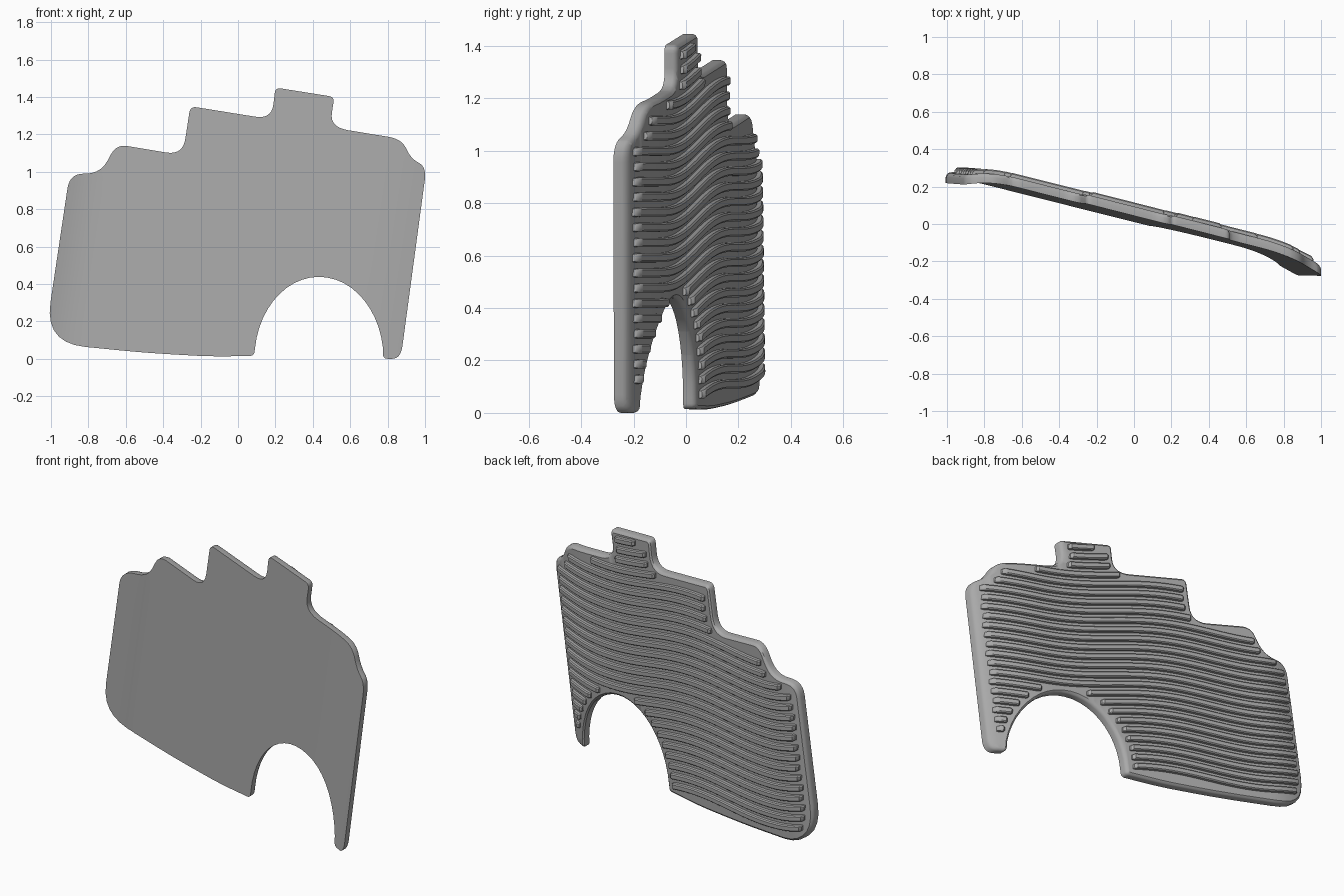
import bpy, bmesh, math
from mathutils import Vector
from mathutils.geometry import intersect_point_line

cube = bpy.data.objects.get("Cube")
if cube:
    bpy.data.objects.remove(cube, do_unlink=True)

LEAN = 0.15        # sideways lean of the panel
BASE = 0.05        # panel thickness
RIB = 0.023        # rib height above the panel
PITCH = 0.058      # rib spacing

grey = bpy.data.materials.new("plain_grey")
grey.use_nodes = True
grey.diffuse_color = (0.4, 0.4, 0.4, 1)
grey.node_tree.nodes["Principled BSDF"].inputs["Base Color"].default_value = (0.4, 0.4, 0.4, 1)


def bend(x, z):
    """Depth of the front surface: a slanted sheet with both ends curling forward."""
    u = x - LEAN * (z - 0.65)
    y = 0.027 - 0.25 * u - 0.012 * (z - 0.65)
    return y - 0.95 * max(0, -0.72 - u) ** 2 - 0.5 * max(0, u - 0.6) ** 2


def finish(bm, name):
    for v in bm.verts:
        v.co.y += bend(v.co.x, v.co.z)
    bmesh.ops.recalc_face_normals(bm, faces=bm.faces)
    mesh = bpy.data.meshes.new(name)
    bm.to_mesh(mesh)
    bm.free()
    mesh.materials.append(grey)
    obj = bpy.data.objects.new(name, mesh)
    bpy.context.collection.objects.link(obj)
    bpy.ops.object.select_all(action='DESELECT')
    obj.select_set(True)
    bpy.context.view_layer.objects.active = obj
    bpy.ops.object.shade_smooth_by_angle(angle=math.radians(35))


# Outline corners: x, z, rounding length
corners = [(-1.035, 0.085, 0.22), (-0.5, 0.032, 0.15), (-0.15, 0.012, 0.1), (0.085, 0.015, 0.025)]
for i in range(1, 24):                                  # arched cut-out
    a = math.pi * (1 - i / 24)
    corners.append((0.433 + 0.345 * math.cos(a), 0.438 * math.sin(a), 0))
corners += [(0.775, 0.0, 0.025), (0.87, 0.0, 0.07),
            (1.008, 1.025, 0.07), (0.925, 1.07, 0.05), (0.875, 1.175, 0.07),
            (0.49, 1.238, 0.1), (0.515, 1.4, 0.03), (0.2, 1.45, 0.03),
            (0.18, 1.28, 0.09), (-0.255, 1.35, 0.035), (-0.295, 1.088, 0.09),
            (-0.65, 1.147, 0.06), (-0.735, 0.99, 0.08), (-0.9, 0.99, 0.08)]


def rounded(points, steps=7):
    out = []
    for i, (x, z, r) in enumerate(points):
        p = Vector((x, z))
        if r == 0:
            out.append(p)
            continue
        a = Vector(points[i - 1][:2]) - p
        b = Vector(points[(i + 1) % len(points)][:2]) - p
        a = p + a.normalized() * min(r, a.length * 0.48)
        b = p + b.normalized() * min(r, b.length * 0.48)
        for k in range(steps + 1):
            t = k / steps
            out.append(a * (1 - t) ** 2 + p * 2 * t * (1 - t) + b * t * t)
    return out


outline = rounded(corners)

# Panel: outline extruded, rounded at the back rim, sliced and bent
bm = bmesh.new()
front = bm.faces.new([bm.verts.new((p.x, 0, p.y)) for p in outline])
ext = bmesh.ops.extrude_face_region(bm, geom=[front], use_keep_orig=True)
for v in [g for g in ext["geom"] if isinstance(g, bmesh.types.BMVert)]:
    v.co.y = BASE - 0.018
bmesh.ops.recalc_face_normals(bm, faces=bm.faces)
back = [f for f in bm.faces if f.calc_center_median().y > BASE - 0.02 and len(f.verts) > 4]
for thick, depth in ((0.004, 0.010), (0.010, 0.008)):
    bmesh.ops.inset_region(bm, faces=back, thickness=thick, depth=depth, use_even_offset=True)
bmesh.ops.triangulate(bm, faces=[f for f in bm.faces if len(f.verts) > 4])
for i in range(-24, 25):
    bmesh.ops.bisect_plane(bm, geom=bm.verts[:] + bm.edges[:] + bm.faces[:], dist=1e-5,
                           plane_co=(i * 0.04, 0, 0.65), plane_no=(1, 0, -LEAN))
finish(bm, "panel")


def clearance(p):
    """Distance from the outline, negative when outside."""
    inside, best = False, 9.0
    for i, b in enumerate(outline):
        a = outline[i - 1]
        if (a.y > p.y) != (b.y > p.y) and p.x < a.x + (b.x - a.x) * (p.y - a.y) / (b.y - a.y):
            inside = not inside
        if (b - a).length > 1e-6:
            q, t = intersect_point_line(p, a, b)
            best = min(best, (p - a.lerp(b, min(1, max(0, t)))).length)
    return best if inside else -best


# Ribs: wavy raised bars across the back, kept inside the rim
def add_rib(bm, run):
    rings = []
    for i, p in enumerate(run):
        end = i in (0, len(run) - 1)
        top = BASE + RIB * (0.5 if end else 1)
        section = ((-0.018, BASE - 0.01), (-0.017, top - 0.006), (-0.011, top),
                   (0.011, top), (0.017, top - 0.006), (0.018, BASE - 0.01))
        rings.append([bm.verts.new((p.x, y, p.y + dz * (0.8 if end else 1))) for dz, y in section])
    for r, s in zip(rings, rings[1:]):
        for k in range(len(r)):
            j = (k + 1) % len(r)
            bm.faces.new((r[k], r[j], s[j], s[k]))
    bm.faces.new(rings[0])
    bm.faces.new(rings[-1])


bm = bmesh.new()
for n in range(-3, 28):
    run = []
    for i in range(-84, 86):
        x = i * 0.012
        wave = 0.025 * math.sin(2 * math.pi * (x - 0.2) / 1.2)
        p = Vector((x, n * PITCH - 0.13 * x - wave))
        if i < 85 and clearance(p) > 0.036:
            run.append(p)
        else:
            if len(run) > 3:
                add_rib(bm, run)
            run = []
finish(bm, "back_ribs")
